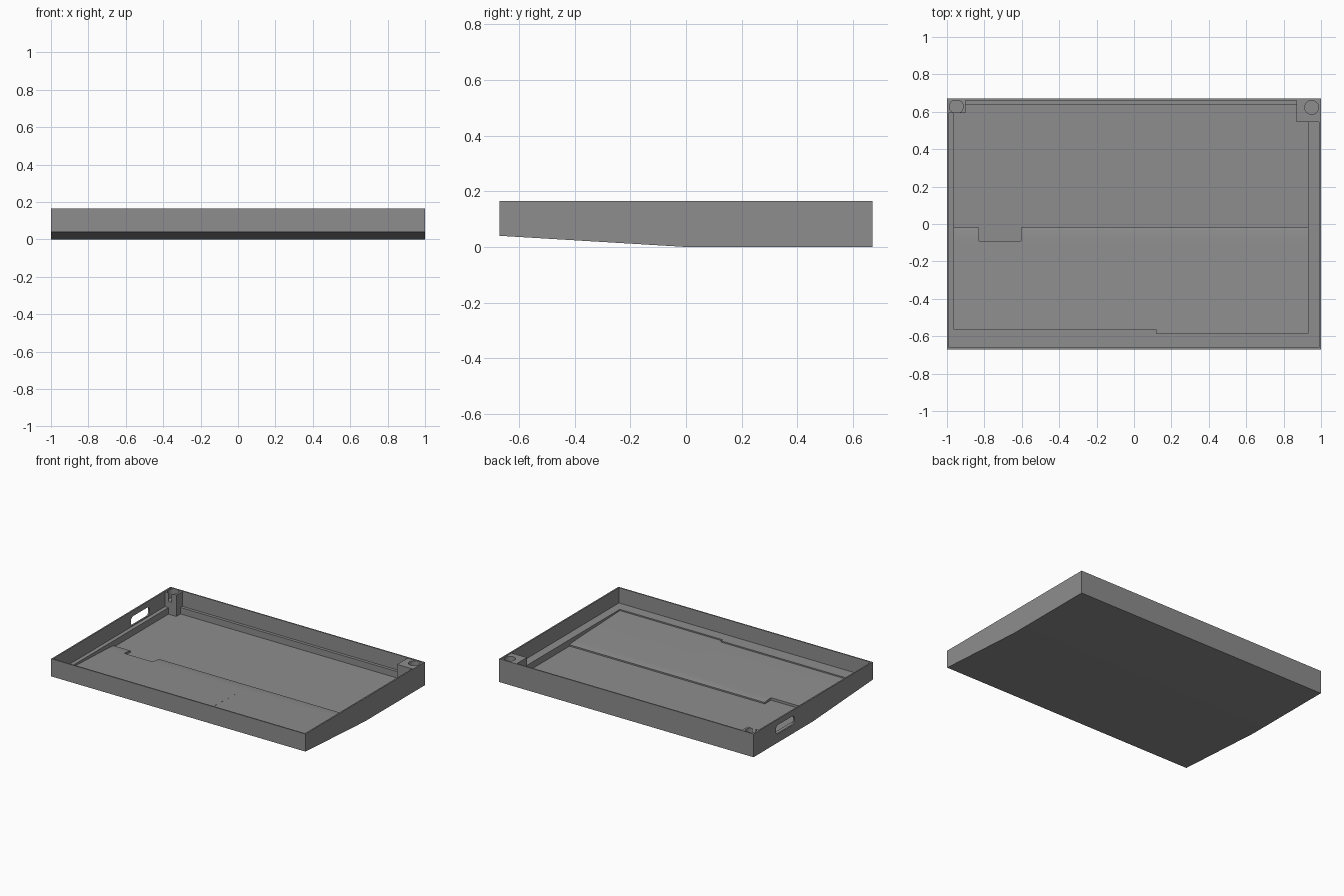
import bpy, bmesh, math

if "Cube" in bpy.data.objects:
    bpy.data.objects.remove(bpy.data.objects["Cube"])

grey = bpy.data.materials.new("mid grey")
grey.diffuse_color = (0.27, 0.27, 0.27, 1)
grey.use_nodes = True
grey.node_tree.nodes["Principled BSDF"].inputs["Base Color"].default_value = grey.diffuse_color


def prism(name, outline, axis, lo, hi):
    """Extrude a 2D outline along an axis (0 = x with y,z points; 2 = z with x,y points)."""
    bm = bmesh.new()
    place = (lambda a, b: (lo, a, b)) if axis == 0 else (lambda a, b: (a, b, lo))
    face = bm.faces.new([bm.verts.new(place(a, b)) for a, b in outline])
    new = bmesh.ops.extrude_face_region(bm, geom=[face])["geom"]
    move = [0, 0, 0]
    move[axis] = hi - lo
    bmesh.ops.translate(bm, vec=move, verts=[g for g in new if isinstance(g, bmesh.types.BMVert)])
    bmesh.ops.recalc_face_normals(bm, faces=bm.faces)
    mesh = bpy.data.meshes.new(name)
    bm.to_mesh(mesh)
    bm.free()
    mesh.materials.append(grey)
    ob = bpy.data.objects.new(name, mesh)
    bpy.context.collection.objects.link(ob)
    return ob


def rect(x0, x1, y0, y1):
    return [(x0, y0), (x1, y0), (x1, y1), (x0, y1)]


def rounded(x0, x1, y0, y1, r, n=8):
    pts = []
    corners = [(x1 - r, y1 - r), (x0 + r, y1 - r), (x0 + r, y0 + r), (x1 - r, y0 + r)]
    for q, (cx, cy) in enumerate(corners):
        for i in range(n + 1):
            a = math.pi / 2 * (q + i / n)
            pts.append((cx + r * math.cos(a), cy + r * math.sin(a)))
    return pts


def circle(cx, cy, r, n=32):
    return [(cx + r * math.cos(2 * math.pi * i / n), cy + r * math.sin(2 * math.pi * i / n)) for i in range(n)]


def cut(ob, cutter):
    mod = ob.modifiers.new("cut", 'BOOLEAN')
    mod.operation, mod.solver, mod.object = 'DIFFERENCE', 'EXACT', cutter
    bpy.context.view_layer.objects.active = ob
    bpy.ops.object.modifier_apply(modifier=mod.name)
    bpy.data.objects.remove(cutter)


def smooth(ob):
    bpy.ops.object.select_all(action='DESELECT')
    ob.select_set(True)
    bpy.context.view_layer.objects.active = ob
    bpy.ops.object.shade_smooth_by_angle(angle=math.radians(25))


TOP, LEDGE = 0.165, 0.056

# Tray body with the underside rising towards the front
tray = prism("tray", [(-0.67, 0.04), (0, 0), (0.67, 0), (0.67, TOP), (-0.67, TOP)], 0, -1, 1)

# Open interior above the ledge
cut(tray, prism("interior_cutter", rect(-0.99, 0.99, -0.661, 0.661), 2, LEDGE, 0.3))


# Recessed floor: flat low rear, small step, sloped front; front edge differs per half
def pocket(front):
    return [(front, 0.047), (-0.10, 0.028), (-0.07, 0.0265), (-0.04, 0.0235), (-0.02, 0.02),
            (-0.02, 0.010), (0.64, 0.010), (0.64, 0.1), (front, 0.1)]


cut(tray, prism("pocket_cutter_left", pocket(-0.565), 0, -0.962, 0.125))
cut(tray, prism("pocket_cutter_right", pocket(-0.585), 0, 0.12, 0.93))

# Notch in the step
cut(tray, prism("notch_cutter", rect(-0.83, -0.605, -0.09, 0.0), 2, 0.010, 0.1))

# Hand slot through the left wall
cut(tray, prism("slot_cutter", rounded(0.21, 0.42, 0.062, 0.125, 0.028), 0, -1.1, -0.97))
smooth(tray)

# Corner posts with round sockets
for name, box, hole in (
        ("left_corner_post", rect(-0.995, -0.90, 0.593, 0.665), (-0.95, 0.628)),
        ("right_corner_post", rect(0.87, 0.995, 0.545, 0.665), (0.95, 0.623))):
    post = prism(name, box, 2, 0.008, TOP - 0.004)
    cut(post, prism("socket_cutter", circle(*hole, 0.037), 2, 0.10, 0.3))
    smooth(post)
